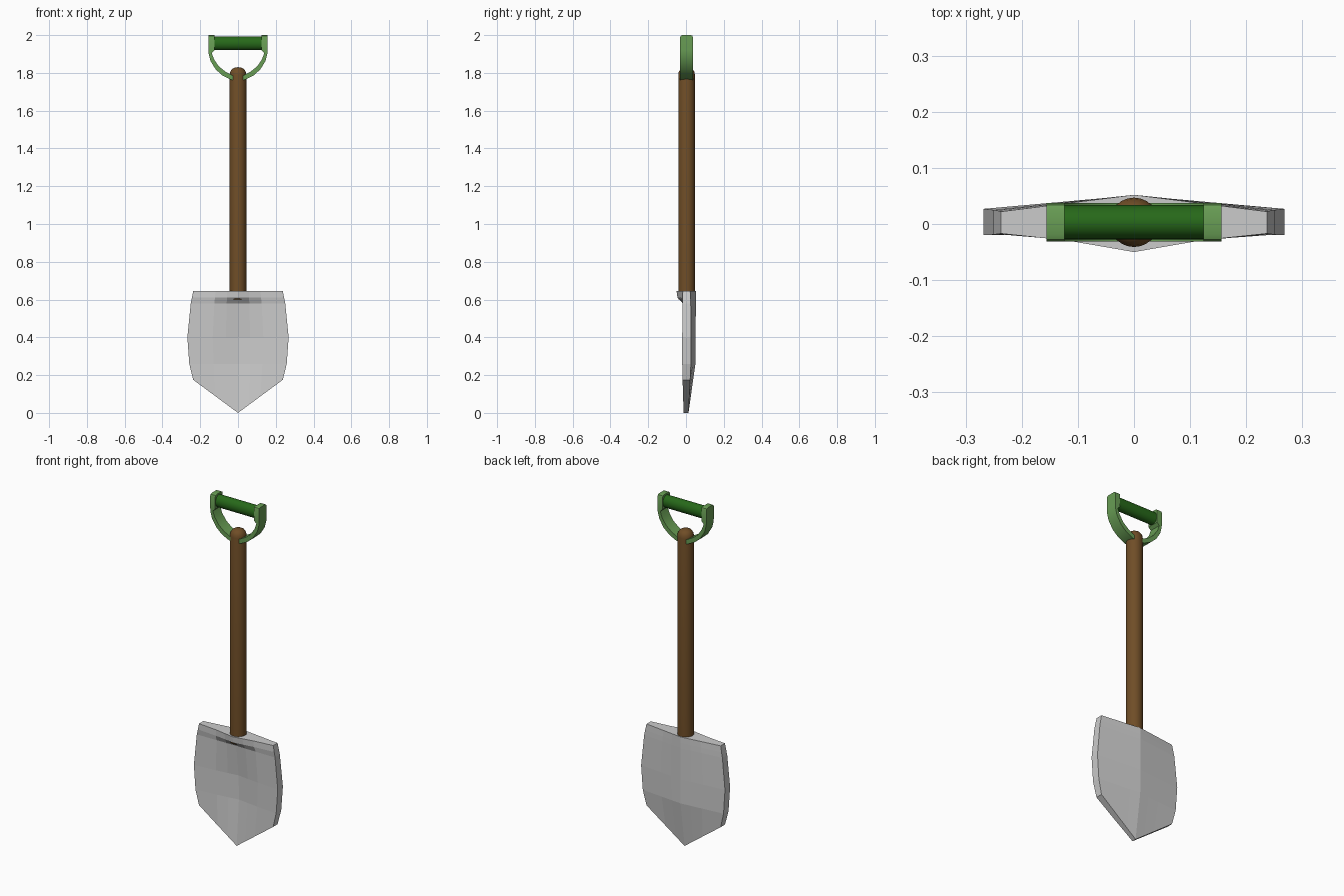
import bpy, bmesh, math
from mathutils import Matrix

if "Cube" in bpy.data.objects:
    bpy.data.objects.remove(bpy.data.objects["Cube"])


def finish(name, bm, color=None, smooth=None):
    bmesh.ops.recalc_face_normals(bm, faces=bm.faces)
    me = bpy.data.meshes.new(name)
    bm.to_mesh(me)
    bm.free()
    ob = bpy.data.objects.new(name, me)
    bpy.context.collection.objects.link(ob)
    if color:
        mat = bpy.data.materials.new(name + "_colour")
        mat.diffuse_color = (*color, 1)
        mat.use_nodes = True
        mat.node_tree.nodes["Principled BSDF"].inputs["Base Color"].default_value = mat.diffuse_color
        me.materials.append(mat)
    if smooth:
        bpy.ops.object.select_all(action='DESELECT')
        ob.select_set(True)
        bpy.context.view_layer.objects.active = ob
        bpy.ops.object.shade_smooth_by_angle(angle=math.radians(smooth))
    return ob


# blade: a front and a back grid joined round the rim
# row: z, half width, front y centre, front y edge, back y centre, back y edge, rim rise
rows = [(0.645, 0.237, -0.050, -0.017, 0.052, 0.022, 0),
        (0.61, 0.244, -0.045, -0.018, 0.052, 0.024, 0),
        (0.58, 0.250, -0.016, -0.019, 0.052, 0.025, 0),
        (0.40, 0.268, 0.006, -0.020, 0.051, 0.027, 0),
        (0.26, 0.258, 0.008, -0.020, 0.050, 0.026, 0),
        (0.0, 0.237, -0.012, -0.018, 0.013, 0.022, 0.175)]
cols = [-1, -0.5, -0.24, 0, 0.24, 0.5, 1]
bm = bmesh.new()
front, back = [], []
for z, w, fc, fe, bc, be, rise in rows:
    f, b = [], []
    for t in cols:
        a = abs(t)
        bulge = {0: 1, 0.24: 0.7, 0.5: 0.38, 1: 0}[a]
        f.append(bm.verts.new((t * w, fe + (fc - fe) * bulge, z + rise * a)))
        b.append(bm.verts.new((t * w, bc + (be - bc) * a, z + rise * a)))
    front.append(f)
    back.append(b)
n, m = len(rows), len(cols)
for i in range(n - 1):
    for j in range(m - 1):
        for g in (front, back):
            bm.faces.new((g[i][j], g[i][j + 1], g[i + 1][j + 1], g[i + 1][j]))
    for j in (0, m - 1):
        bm.faces.new((front[i][j], front[i + 1][j], back[i + 1][j], back[i][j]))
for i in (0, n - 1):
    for j in range(m - 1):
        bm.faces.new((front[i][j], front[i][j + 1], back[i][j + 1], back[i][j]))
finish("blade", bm)

# shaft: turned profile with a domed top
profile = [(0, 0.60), (0.044, 0.60), (0.044, 1.79), (0.041, 1.806),
           (0.032, 1.82), (0.018, 1.828), (0, 1.83)]
bm = bmesh.new()
vs = [bm.verts.new((r, 0, z)) for r, z in profile]
es = [bm.edges.new(p) for p in zip(vs, vs[1:])]
bmesh.ops.spin(bm, geom=vs + es, axis=(0, 0, 1), cent=(0, 0, 0),
               angle=2 * math.pi, steps=24)
bmesh.ops.remove_doubles(bm, verts=bm.verts, dist=0.0005)
bmesh.ops.translate(bm, verts=bm.verts, vec=(0, 0.003, 0))
finish("shaft", bm, (0.16, 0.075, 0.02), 45)

# handle bracket: U-shaped strip, half outline mirrored
half = [(0.156, 0.124, 2.0, 2.0), (0.156, 0.124, 1.92, 1.92),
        (0.155, 0.139, 1.90, 1.905), (0.145, 0.127, 1.862, 1.872),
        (0.118, 0.101, 1.818, 1.834), (0.082, 0.066, 1.786, 1.806),
        (0.04, 0.03, 1.765, 1.787), (0, 0, 1.757, 1.78)]
path = half + [(-o, -i, zo, zi) for o, i, zo, zi in reversed(half[:-1])]
y0, y1 = -0.031, 0.037
bm = bmesh.new()
rings = []
for xo, xi, zo, zi in path:
    rings.append([bm.verts.new(p) for p in
                  ((xo, y0, zo), (xi, y0, zi), (xi, y1, zi), (xo, y1, zo))])
for a, b in zip(rings, rings[1:]):
    for k in range(4):
        bm.faces.new((a[k], a[(k + 1) % 4], b[(k + 1) % 4], b[k]))
bm.faces.new(rings[0])
bm.faces.new(rings[-1])
# rounded upper corners
tops = [e for e in bm.edges if all(v.co.z > 1.99 for v in e.verts)
        and abs(e.verts[0].co.y - e.verts[1].co.y) < 0.001]
bmesh.ops.bevel(bm, geom=tops, offset=0.012, segments=2, profile=0.5, affect='EDGES')
finish("handle_bracket", bm, (0.14, 0.34, 0.09), 35)

# grip: bar across the bracket
bm = bmesh.new()
bmesh.ops.create_cone(bm, cap_ends=True, segments=20, radius1=1, radius2=1, depth=0.256)
bmesh.ops.transform(bm, verts=bm.verts, matrix=Matrix.Translation((0, 0.003, 1.956))
                    @ Matrix.Diagonal((1, 0.031, 0.036, 1))
                    @ Matrix.Rotation(math.pi / 2, 4, 'Y'))
finish("grip", bm, (0.02, 0.14, 0.01), 40)
